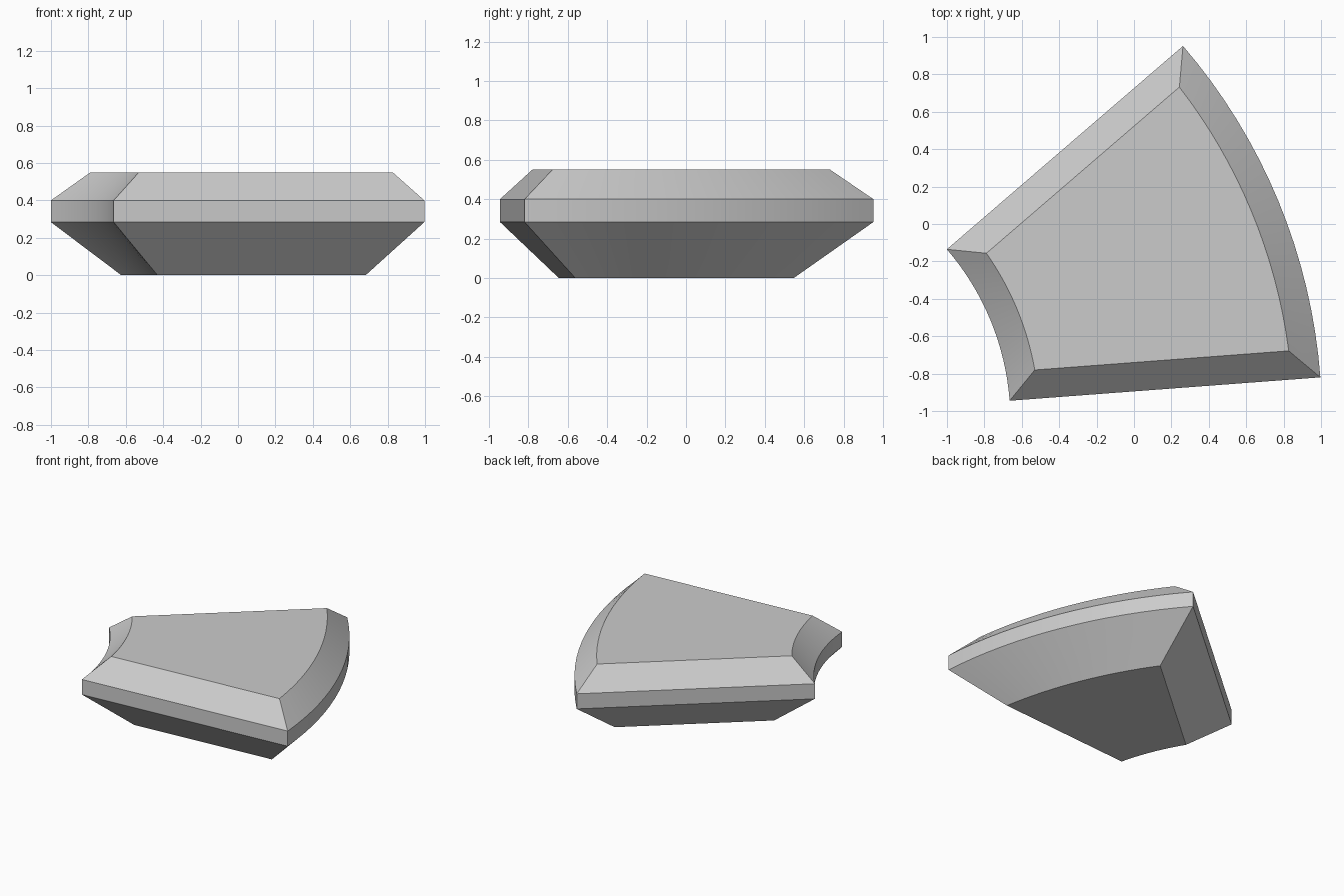
import bpy
import bmesh
from math import sin, cos, asin, radians
from mathutils import Vector

cube = bpy.data.objects.get("Cube")
if cube:
    bpy.data.objects.remove(cube, do_unlink=True)

# Ring sector that the block is cut from
CENTRE = Vector((-2.063, -1.05, 0))
R_IN, R_OUT = 1.402, 3.068
START, END = radians(4.3), radians(40.73)
STEPS = 16

# Chamfered profile: (height, inset from the widest outline)
LEVELS = [(0, 0.28), (0.284, 0), (0.4, 0), (0.55, 0.154)]


def arc(radius, inset, z):
    """Arc whose ends stay a fixed distance inside the straight sides."""
    trim = asin(inset / radius)
    a, b = START + trim, END - trim
    angles = [a + (b - a) * i / STEPS for i in range(STEPS + 1)]
    return [CENTRE + Vector((radius * cos(t), radius * sin(t), z)) for t in angles]


bm = bmesh.new()
loops = []
for z, inset in LEVELS:
    outline = arc(R_OUT - inset, inset, z) + arc(R_IN + inset, inset, z)[::-1]
    loops.append([bm.verts.new(p) for p in outline])

# Chamfers and upright band
count = len(loops[0])
for low, high in zip(loops, loops[1:]):
    for i in range(count):
        j = (i + 1) % count
        bm.faces.new((low[i], low[j], high[j], high[i]))

# Flat bottom and top, as strips between the two arcs
for loop in (loops[0], loops[-1]):
    for i in range(STEPS):
        bm.faces.new((loop[i], loop[i + 1], loop[-2 - i], loop[-1 - i]))
bmesh.ops.recalc_face_normals(bm, faces=bm.faces)

mesh = bpy.data.meshes.new("curved_block")
bm.to_mesh(mesh)
bm.free()
block = bpy.data.objects.new("curved_block", mesh)
bpy.context.collection.objects.link(block)

# Plain grey
grey = bpy.data.materials.new("grey")
grey.use_nodes = True
colour = (0.6, 0.6, 0.6, 1)
grey.diffuse_color = colour
grey.node_tree.nodes["Principled BSDF"].inputs["Base Color"].default_value = colour
mesh.materials.append(grey)

# Smooth arcs, crisp chamfer edges
bpy.ops.object.select_all(action="DESELECT")
block.select_set(True)
bpy.context.view_layer.objects.active = block
bpy.ops.object.shade_smooth_by_angle(angle=radians(20))
